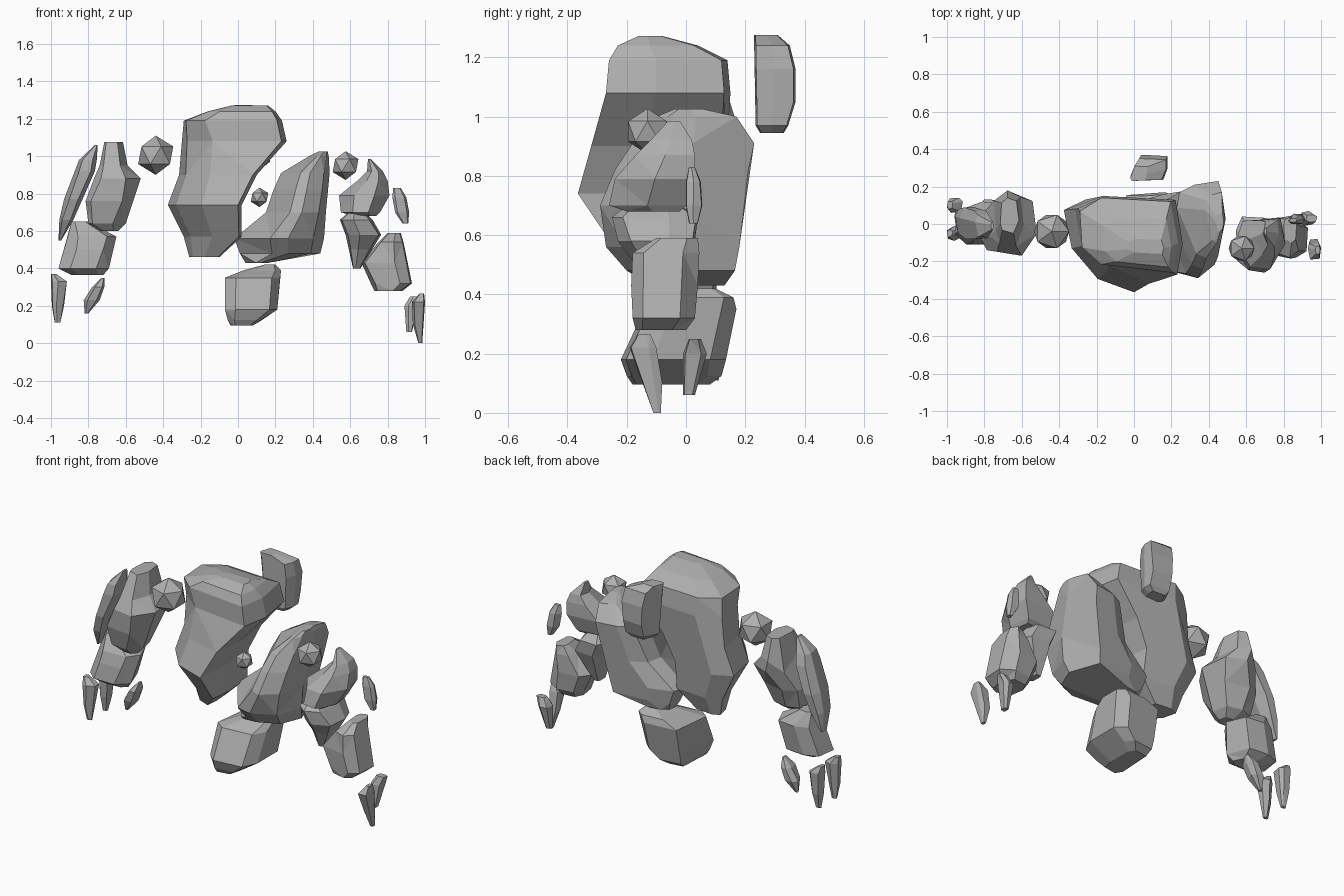
import bpy, bmesh, math, random

stone = bpy.data.materials.new("grey_stone")
stone.diffuse_color = (0.43, 0.43, 0.43, 1)
random.seed(4)


def finish(name, bm):
    bmesh.ops.recalc_face_normals(bm, faces=bm.faces)
    mesh = bpy.data.meshes.new(name)
    bm.to_mesh(mesh)
    bm.free()
    mesh.materials.append(stone)
    obj = bpy.data.objects.new(name, mesh)
    bpy.context.collection.objects.link(obj)


def squash(v, p=0.75):
    return math.copysign(abs(v) ** p, v)


def fit(vals, lo, hi):
    a, b = min(vals), max(vals)
    return [lo + (v - a) / (b - a) * (hi - lo) for v in vals]


def rock(name, rings, sides=7, plan=None, top_plan=None):
    """Chiselled boulder lofted through rings of (z, x0, x1, y0, y1).
    The ring outline is a rough polygon, or a plan in unit coordinates."""
    bm = bmesh.new()
    turn = random.uniform(0, 1)
    angles = [2 * math.pi * (i + turn + random.uniform(-.2, .2)) / sides for i in range(sides)]
    loops = []
    for z, x0, x1, y0, y1 in rings:
        if plan:
            t = ((z - rings[0][0]) / (rings[-1][0] - rings[0][0])) ** 2
            pts = [(a[0] + (b[0] - a[0]) * t, a[1] + (b[1] - a[1]) * t)
                   for a, b in zip(plan, top_plan or plan)]
        else:
            pts = [(squash(math.cos(a)), squash(math.sin(a)))
                   for a in (t + random.uniform(-.1, .1) for t in angles)]
        xs = fit([p[0] for p in pts], x0, x1)
        ys = fit([p[1] for p in pts], y0, y1)
        loops.append([bm.verts.new((x, y, z)) for x, y in zip(xs, ys)])
    n = len(loops[0])
    for low, high in zip(loops, loops[1:]):
        for i in range(n):
            j = (i + 1) % n
            bm.faces.new((low[i], low[j], high[j], high[i]))
    bm.faces.new(loops[0][::-1])
    bm.faces.new(loops[-1])
    bmesh.ops.triangulate(bm, faces=bm.faces[:])
    bmesh.ops.dissolve_limit(bm, angle_limit=math.radians(7), verts=bm.verts[:], edges=bm.edges[:])
    finish(name, bm)


def joint(name, pos, r):
    bm = bmesh.new()
    bmesh.ops.create_icosphere(bm, subdivisions=1, radius=r)
    bmesh.ops.translate(bm, vec=pos, verts=bm.verts)
    finish(name, bm)


# Body
rock("chest_boulder", [
    (.46, -.26, -.10, -.14, .06), (.57, -.29, .02, -.25, .10),
    (.74, -.375, .02, -.365, .13), (.90, -.315, .10, -.32, .14),
    (1.08, -.30, .26, -.27, .15), (1.19, -.29, .235, -.26, .14),
    (1.24, -.16, .20, -.23, .04), (1.272, -.03, .16, -.16, -.08)],
    plan=[(0, .9), (.12, .5), (.5, .15), (.95, 0), (1, .4), (.95, .95), (.3, 1)],
    top_plan=[(0, .8), (0, .3), (.15, .1), (.95, 0), (1, .4), (.92, .95), (.2, 1)])
rock("side_boulder", [
    (.43, .04, .18, -.12, .13), (.48, .01, .44, -.20, .165),
    (.56, -.02, .46, -.27, .18), (.70, .15, .47, -.29, .20),
    (.82, .19, .485, -.24, .21), (.91, .23, .49, -.18, .23),
    (1.0, .38, .485, -.10, .17), (1.025, .43, .48, -.04, .06)],
    plan=[(0, .65), (.4, .05), (.6, 0), (.88, .15), (1, .5), (.85, 1), (.35, .95), (.05, .85)])
rock("hip_boulder", [
    (.095, -.04, .08, -.18, .08), (.125, -.055, .13, -.20, .12),
    (.18, -.07, .21, -.22, .135), (.35, -.07, .225, -.14, .17),
    (.39, .03, .23, -.05, .16), (.42, .14, .20, .0, .10)],
    plan=[(0, .15), (.2, 0), (.85, .05), (1, .3), (1, .85), (.8, 1), (.1, .95)])
rock("floating_back_stone", [
    (.945, .03, .14, .25, .33), (.97, .0, .17, .235, .345),
    (1.05, .0, .17, .235, .37), (1.16, -.01, .18, .23, .37),
    (1.24, -.02, .17, .23, .35), (1.275, -.02, .07, .23, .31)],
    plan=[(0, .2), (.1, 0), (.88, .05), (1, .5), (1, .95), (.25, 1)])

# Joint stones
joint("left_shoulder_joint", (-.44, -.04, 1.005), .105)
joint("right_shoulder_joint", (.575, -.13, .95), .077)
joint("waist_joint", (.115, -.105, .78), .052)

# Left arm
rock("left_arm_plate", [
    (.55, -.96, -.945, .01, .06), (.66, -.955, -.88, -.05, .08),
    (.77, -.93, -.83, -.08, .09), (.92, -.875, -.765, -.08, .07),
    (.98, -.85, -.755, -.07, .05), (1.06, -.765, -.75, -.03, .01)], 6)
rock("left_upper_arm", [
    (.60, -.73, -.64, -.08, .0), (.64, -.80, -.60, -.12, .06),
    (.76, -.815, -.555, -.16, .11), (.88, -.77, -.52, -.17, .17),
    (.95, -.74, -.59, -.12, .18), (1.075, -.715, -.615, -.05, .14)])
rock("left_forearm", [
    (.365, -.89, -.72, -.06, .04), (.40, -.96, -.69, -.11, .10),
    (.50, -.93, -.67, -.10, .11), (.57, -.91, -.65, -.08, .12),
    (.65, -.89, -.80, -.02, .07)])
rock("left_thumb", [
    (.16, -.82, -.80, .08, .10), (.23, -.825, -.74, .05, .13),
    (.30, -.78, -.715, .04, .13), (.35, -.73, -.715, .07, .10)], 6)
for label, y in (("front", -.05), ("back", .10)):
    rock("left_finger_" + label, [
        (.11, -.98, -.95, y - .01, y + .01), (.20, -.995, -.93, y - .03, y + .03),
        (.33, -1.0, -.915, y - .04, y + .04), (.37, -1.0, -.97, y - .02, y + .02)], 6)

# Right arm
rock("right_upper_arm", [
    (.68, .62, .74, -.20, -.02), (.70, .55, .76, -.26, .0),
    (.79, .54, .81, -.24, .03), (.87, .64, .80, -.17, .03),
    (.92, .69, .775, -.12, .02), (.985, .695, .71, -.06, -.02)],
    plan=[(0, .5), (.3, .05), (.7, 0), (1, .5), (.9, 1), (.15, .95)])
rock("right_elbow_stone", [
    (.40, .615, .655, -.12, -.04), (.50, .595, .71, -.17, .0),
    (.58, .575, .765, -.23, .03), (.66, .545, .72, -.25, .04),
    (.70, .59, .68, -.20, -.02)])
rock("right_forearm", [
    (.28, .73, .88, -.17, .0), (.32, .71, .93, -.18, .03),
    (.43, .66, .915, -.185, .04), (.54, .75, .885, -.18, .045),
    (.59, .80, .87, -.10, .04)])
rock("right_arm_plate", [
    (.64, .88, .91, .01, .04), (.70, .84, .915, .0, .055),
    (.78, .825, .90, .0, .05), (.83, .83, .87, .01, .03)], 6)
rock("right_finger_front", [
    (.0, .965, .985, -.11, -.085), (.10, .935, .99, -.14, -.08),
    (.22, .93, 1.0, -.19, -.10), (.265, .97, .995, -.16, -.12)], 6)
rock("right_finger_back", [
    (.06, .90, .93, -.01, .03), (.20, .89, .96, -.01, .07),
    (.25, .92, .98, .01, .05)], 6)
